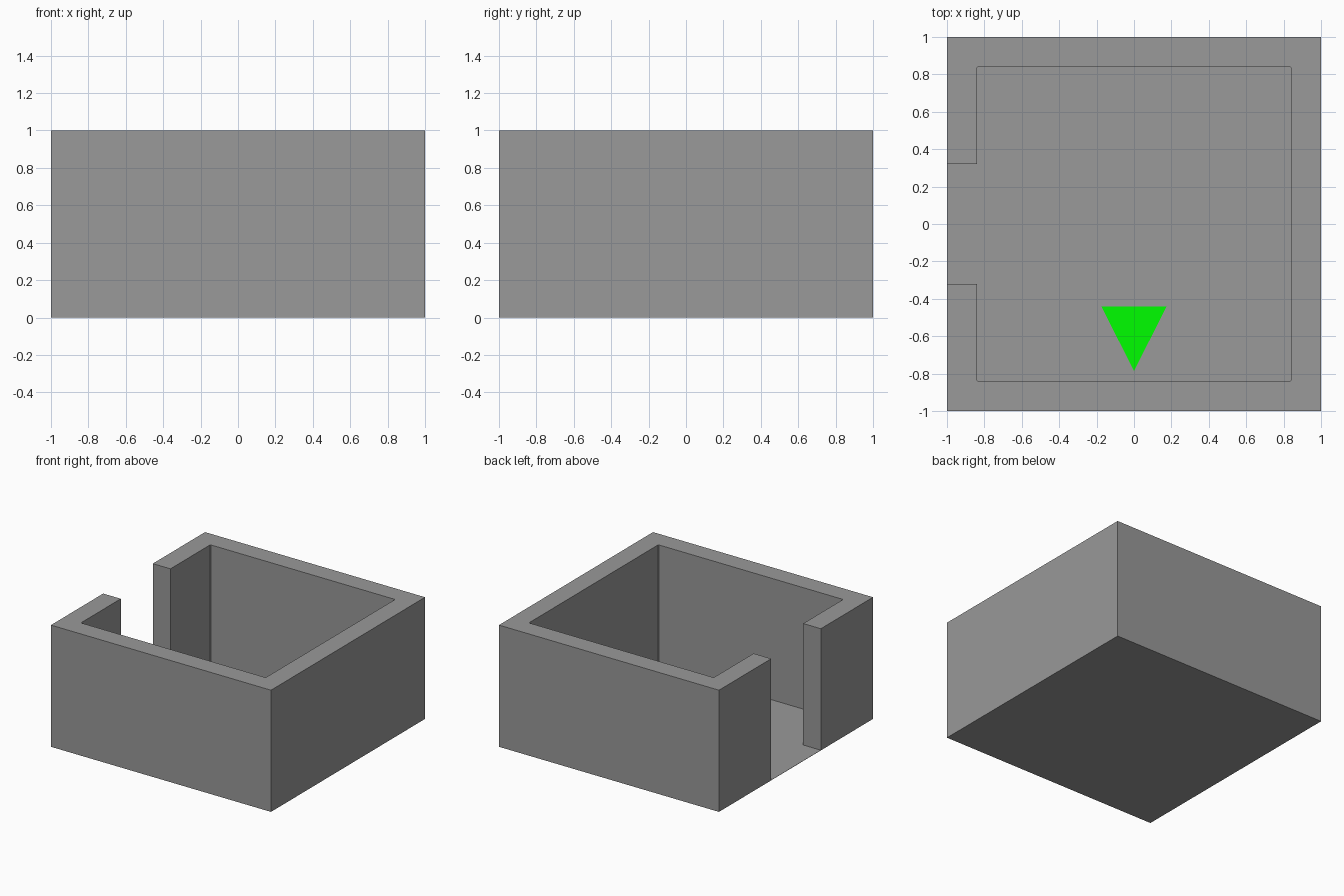
import bpy, bmesh

if "Cube" in bpy.data.objects:
    bpy.data.objects.remove(bpy.data.objects["Cube"])

OUT, INN, GAP, CUT = 1.0, 0.84, 0.322, 0.005   # outer, inner, half opening, corner chamfer
HEIGHT, FLOOR = 1.0, 0.002


def material(name, rgb):
    mat = bpy.data.materials.new(name)
    mat.diffuse_color = (*rgb, 1)
    mat.use_nodes = True
    mat.node_tree.nodes["Principled BSDF"].inputs["Base Color"].default_value = mat.diffuse_color
    return mat


def prism(name, outline, z0, z1, mat):
    """Extrude a counter-clockwise outline from z0 to z1."""
    bm = bmesh.new()
    face = bm.faces.new([bm.verts.new((x, y, z0)) for x, y in outline])
    ext = bmesh.ops.extrude_face_region(bm, geom=[face], use_keep_orig=True)
    top = [g for g in ext["geom"] if isinstance(g, bmesh.types.BMVert)]
    bmesh.ops.translate(bm, verts=top, vec=(0, 0, z1 - z0))
    bmesh.ops.recalc_face_normals(bm, faces=bm.faces)
    mesh = bpy.data.meshes.new(name)
    bm.to_mesh(mesh)
    bm.free()
    mesh.materials.append(mat)
    obj = bpy.data.objects.new(name, mesh)
    bpy.context.collection.objects.link(obj)
    return obj


grey = material("dark_grey", (0.319, 0.319, 0.319))
green = material("green", (0.0, 1.0, 0.0))

# C-shaped wall outline: half profile mirrored across y
half = [(INN, INN - CUT), (INN - CUT, INN), (-INN + CUT, INN), (-INN, INN - CUT),
        (-INN, GAP), (-OUT, GAP), (-OUT, OUT), (OUT, OUT)]
mirrored = [(x, -y) for x, y in reversed(half)]
prism("walls", half + mirrored, FLOOR, HEIGHT, grey)

# Thin floor under the walls
prism("floor", [(-OUT, -OUT), (OUT, -OUT), (OUT, OUT), (-OUT, OUT)], 0, FLOOR, grey)

# Green direction marker on the floor
prism("direction_marker", [(0, -0.785), (0.175, -0.44), (-0.175, -0.44)],
      FLOOR, 0.008, green)
